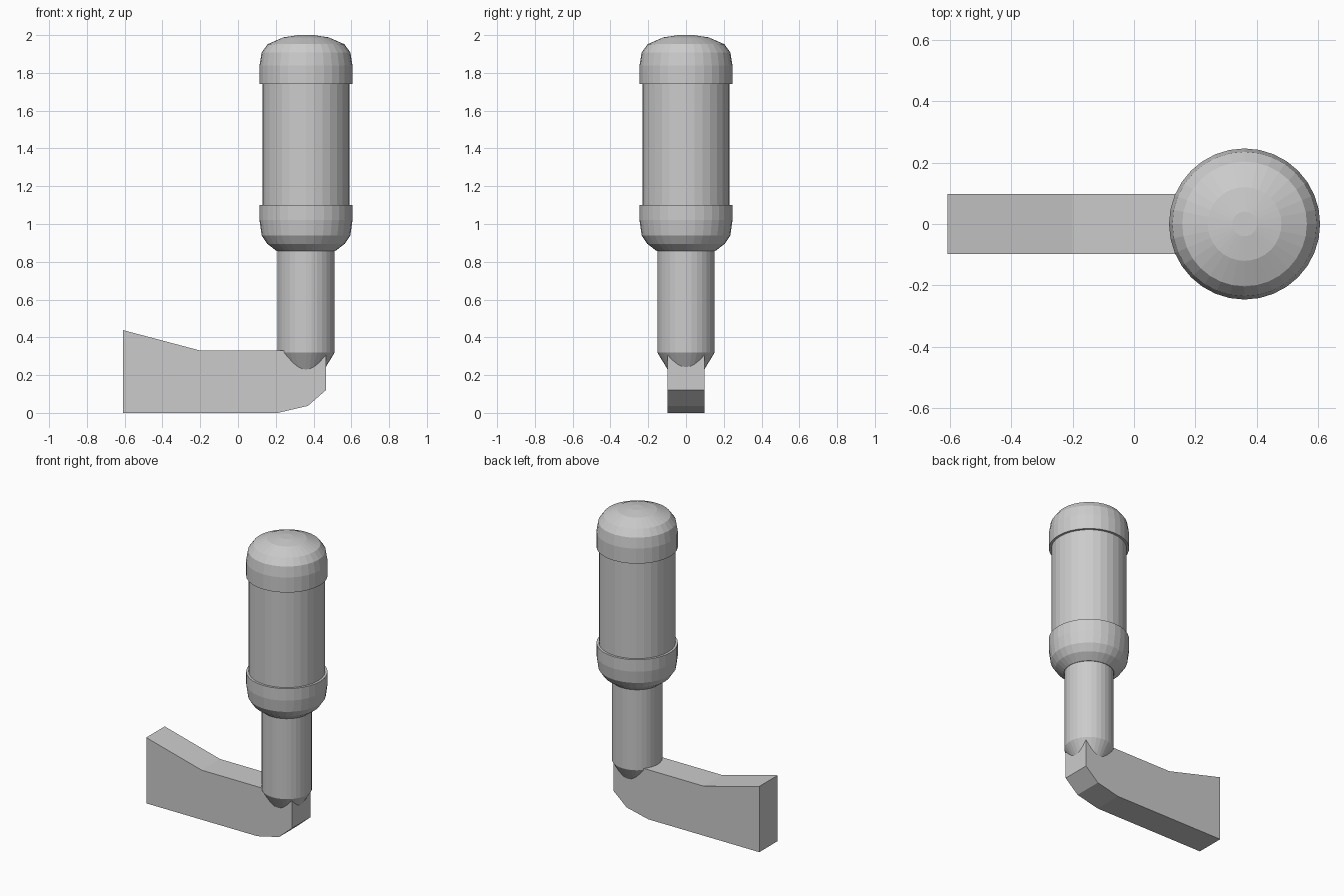
import bpy, bmesh, math

if "Cube" in bpy.data.objects:
    bpy.data.objects.remove(bpy.data.objects["Cube"])

AXIS_X = 0.36   # vertical axis shared by all turned parts
SIDES = 32


def finish(name, bm):
    bmesh.ops.remove_doubles(bm, verts=bm.verts, dist=1e-5)
    bmesh.ops.recalc_face_normals(bm, faces=bm.faces)
    mesh = bpy.data.meshes.new(name)
    bm.to_mesh(mesh)
    bm.free()
    obj = bpy.data.objects.new(name, mesh)
    bpy.context.collection.objects.link(obj)
    return obj


def turned(name, profile):
    """Revolve (radius, z) points around the vertical axis."""
    bm = bmesh.new()
    verts = [bm.verts.new((r, 0, z)) for r, z in profile]
    edges = [bm.edges.new(pair) for pair in zip(verts, verts[1:])]
    bmesh.ops.spin(bm, geom=verts + edges, cent=(0, 0, 0), axis=(0, 0, 1),
                   angle=math.tau, steps=SIDES, use_duplicate=False)
    obj = finish(name, bm)
    obj.location.x = AXIS_X
    return obj


def extruded(name, outline, half_width):
    """Extrude an (x, z) outline along y."""
    bm = bmesh.new()
    face = bm.faces.new([bm.verts.new((x, -half_width, z)) for x, z in outline])
    new = bmesh.ops.extrude_face_region(bm, geom=[face], use_keep_orig=True)["geom"]
    moved = [g for g in new if isinstance(g, bmesh.types.BMVert)]
    bmesh.ops.translate(bm, verts=moved, vec=(0, 2 * half_width, 0))
    return finish(name, bm)


# Foot bar with raised tail and chamfered toe
extruded("foot_bar", [(-0.608, 0), (0.21, 0), (0.37, 0.037), (0.465, 0.12),
                      (0.465, 0.33), (-0.20, 0.33), (-0.608, 0.438)], 0.097)

# Shaft with a conical tip sunk into the bar
turned("shaft", [(0, 0.07), (0.152, 0.32), (0.152, 0.90), (0, 0.90)])

# Lower collar flaring out of the shaft
turned("lower_collar", [(0, 0.857), (0.155, 0.857), (0.205, 0.895), (0.235, 0.94),
                        (0.246, 1.02), (0.246, 1.10), (0, 1.10)])

# Handle grip
turned("grip", [(0, 1.05), (0.231, 1.05), (0.231, 1.78), (0, 1.78)])

# Domed end cap
turned("end_cap", [(0, 1.74), (0.246, 1.74), (0.246, 1.84), (0.235, 1.908),
                   (0.203, 1.952), (0.12, 1.988), (0.04, 2.0), (0, 2.0)])
